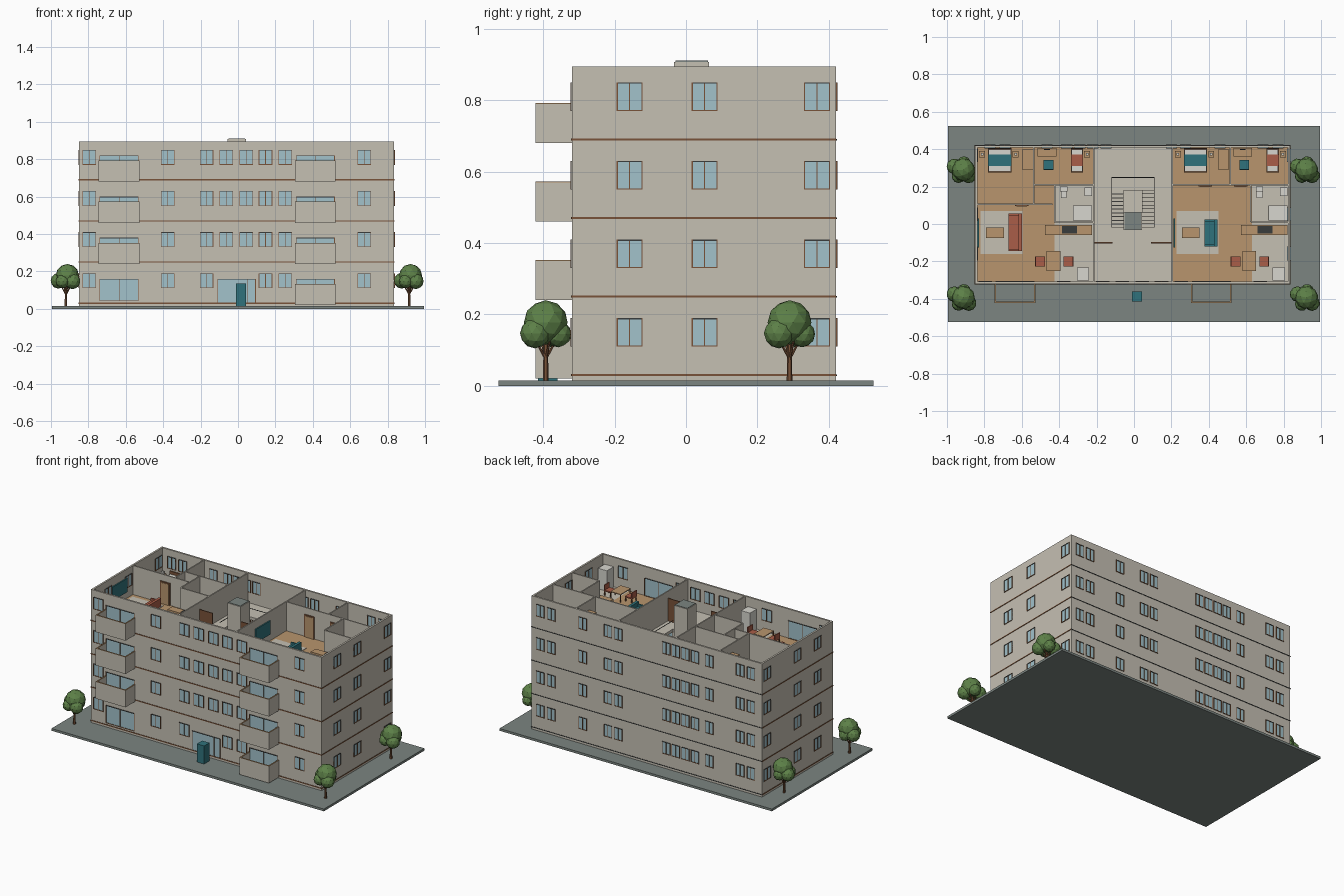
import bpy, bmesh, math, random
from mathutils import Matrix, Vector

if "Cube" in bpy.data.objects:
    bpy.data.objects.remove(bpy.data.objects["Cube"])

random.seed(3)
COLOURS = {
    "plaster": (0.56, 0.525, 0.45), "paving": (0.20, 0.235, 0.22),
    "wood": (0.48, 0.30, 0.155), "glass": (0.36, 0.54, 0.60),
    "teal": (0.03, 0.17, 0.20), "terracotta": (0.40, 0.11, 0.065),
    "brown": (0.19, 0.085, 0.04), "charcoal": (0.04, 0.045, 0.045),
    "leaf": (0.11, 0.22, 0.065), "white": (0.68, 0.67, 0.62)}
MATS = {}
for n, c in COLOURS.items():
    MATS[n] = bpy.data.materials.new(n)
    MATS[n].diffuse_color = (*c, 1)
    MATS[n].roughness = 0.8


class Part:
    """Collects boxes, each with one colour, into one object."""
    def __init__(self, name):
        self.name, self.bm, self.mats = name, bmesh.new(), []

    def slot(self, mat):
        if mat not in self.mats:
            self.mats.append(mat)
        return self.mats.index(mat)

    def box(self, mat, x0, x1, y0, y1, z0, z1):
        m = Matrix.Translation(((x0+x1)/2, (y0+y1)/2, (z0+z1)/2)) @ \
            Matrix.Diagonal((abs(x1-x0), abs(y1-y0), abs(z1-z0), 1))
        r = bmesh.ops.create_cube(self.bm, size=1, matrix=m)
        self.paint(r["verts"], mat)

    def paint(self, verts, mat):
        i = self.slot(mat)
        for f in {f for v in verts for f in v.link_faces}:
            f.material_index = i

    def done(self):
        me = bpy.data.meshes.new(self.name)
        self.bm.to_mesh(me)
        self.bm.free()
        for m in self.mats:
            me.materials.append(MATS[m])
        ob = bpy.data.objects.new(self.name, me)
        bpy.context.collection.objects.link(ob)
        return ob


X0, X1, Y0, Y1, TOP, T = -0.85, 0.835, -0.32, 0.42, 0.895, 0.012
LEVELS = [0.03, 0.25, 0.47, 0.69]
F = 0.70          # top storey floor height

# Site plate
p = Part("site_plate")
p.box("paving", -0.995, 0.995, -0.525, 0.525, 0, 0.015)
p.done()

# Outer walls
p = Part("outer_walls")
p.box("plaster", X0, X1, Y0, Y0+T, 0.015, TOP)
p.box("plaster", X0, X1, Y1-T, Y1, 0.015, TOP)
p.box("plaster", X0, X0+T, Y0+T, Y1-T, 0.015, TOP)
p.box("plaster", X1-T, X1, Y0+T, Y1-T, 0.015, TOP)
p.done()

# Bands at each storey
p = Part("storey_bands")
e = 0.0025
for z in LEVELS:
    p.box("brown", X0-e, X1+e, Y0-e, Y0, z-0.003, z+0.003)
    for x in (X0-e, X1):
        p.box("brown", x, x+e, Y0, Y1, z-0.003, z+0.003)
    p.box("charcoal", X0-e, X1+e, Y1, Y1+e, z-0.002, z+0.002)
p.done()

# Floor slabs, the top one open around the stairs
p = Part("floor_slabs")
for z in LEVELS[:3]:
    p.box("plaster", X0+T, X1-T, Y0+T, Y1-T, z-0.01, z+0.008)
for a, b, c, d in ((X0+T, -0.12, Y0+T, Y1-T), (0.11, X1-T, Y0+T, Y1-T),
                   (-0.12, 0.11, Y0+T, -0.02), (-0.12, 0.11, 0.25, Y1-T)):
    p.box("plaster", a, b, c, d, 0.68, F)
for a, b, c, d in ((X0+T, -0.53, 0.105, Y1-T), (-0.53, -0.215, 0.21, Y1-T),
                   (X0+T, -0.425, Y0+T, 0.105), (-0.53, -0.425, 0.105, 0.21),
                   (0.205, X1-T, 0.21, Y1-T), (0.205, 0.63, Y0+T, 0.21)):
    p.box("wood", a, b, c, d, F, F+0.003)
p.done()


def window(p, axis, c, face, z0, z1, w, out, mullion=True):
    """Glazed unit passing through a wall, framed on both sides."""
    a0, a1 = sorted((face + out*0.001, face - out*(T+0.001)))
    b0, b1 = a0-0.003, a1+0.003

    def put(mat, u0, u1, v0, v1, w0, w1):
        if axis == "x":
            p.box(mat, u0, u1, v0, v1, w0, w1)
        else:
            p.box(mat, v0, v1, u0, u1, w0, w1)
    l, r, f = c-w/2, c+w/2, 0.0035
    put("glass", l, r, a0, a1, z0, z1)
    put("brown", l, l+f, b0, b1, z0, z1)
    put("brown", r-f, r, b0, b1, z0, z1)
    put("brown", l, r, b0, b1, z0, z0+f)
    put("charcoal", l, r, b0, b1, z1-f, z1)
    if mullion:
        put("brown", c-0.0015, c+0.0015, b0, b1, z0, z1)


# Windows on all four sides
FRONT = (-0.795, -0.375, -0.168, -0.062, 0.045, 0.147, 0.253, 0.675)
BACK = (-0.77, -0.69, -0.465, -0.36, -0.29, -0.22, -0.15,
        0.2, 0.275, 0.46, 0.69, 0.77)
p = Part("windows")
for i, z in enumerate(LEVELS):
    for x in FRONT:
        if i or not -0.11 < x < 0.1:
            window(p, "x", x, Y0, z+0.08, z+0.16, 0.073, -1)
    for x in BACK:
        window(p, "x", x, Y1, z+0.08, z+0.16, 0.06, 1)
    for y in (-0.158, 0.052, 0.367):
        window(p, "y", y, X1, z+0.08, z+0.16, 0.073, 1)
        window(p, "y", y, X0, z+0.08, z+0.16, 0.073, -1)
p.done()

# Balconies with their glazed doors
doors, balc = Part("balcony_doors"), Part("balconies")
for i, z in enumerate(LEVELS):
    for l, r in ((-0.745, -0.527), (0.305, 0.522)):
        window(doors, "x", (l+r)/2, Y0, z+0.012, z+0.13, r-l-0.008, -1)
        if i == 0 and l < 0:
            continue
        yf, a, b, t = -0.422, z-0.01, z+0.1, 0.008
        balc.box("paving", l+t, r-t, yf+t, Y0, a, a+0.012)
        for top, mat, lo in ((b, "plaster", a), (b+0.003, "wood", b)):
            balc.box(mat, l, r, yf, yf+t, lo, top)
            balc.box(mat, l, l+t, yf+t, Y0, lo, top)
            balc.box(mat, r-t, r, yf+t, Y0, lo, top)
doors.done()
balc.done()

# Entrance glazing and the free-standing cabinet before it
p = Part("entrance")
window(p, "x", -0.007, Y0, 0.03, 0.16, 0.205, -1, False)
p.box("brown", 0.048, 0.052, Y0-0.004, Y0, 0.03, 0.16)
p.box("teal", -0.01, 0.043, -0.415, -0.36, 0.015, 0.135)
p.done()

# Partition walls of the open top storey
p = Part("partition_walls")
h = 0.004
for x, a, b in ((-0.535, 0.105, Y1-T), (-0.425, 0.01, 0.21), (-0.215, Y0+T, Y1-T),
                (0.205, Y0+T, Y1-T), (0.515, 0.21, Y1-T), (0.625, 0.01, 0.21)):
    p.box("plaster", x-h, x+h, a, b, F, TOP)
for y, a, b in ((0.105, X0+T, -0.435), (0.21, -0.535, -0.215), (0.21, 0.205, X1-T),
                (0.01, -0.425, -0.215), (0.01, 0.625, X1-T)):
    p.box("plaster", a, b, y-h, y+h, F, TOP-0.001)
p.done()

# Inner doors
p = Part("inner_doors")
for x, y in ((-0.6, 0.101), (0.38, 0.206), (0.57, 0.206)):
    p.box("brown", x-0.036, x+0.036, y-0.006, y, F, F+0.15)
    p.box("wood", x-0.028, x+0.028, y-0.008, y, F, F+0.142)
for a, b in ((-0.21, -0.115), (0.09, 0.2)):
    p.box("brown", a, b, -0.103, -0.097, F, F+0.15)
p.done()

# Lift shaft
p = Part("lift_shaft")
p.box("plaster", -0.055, 0.042, -0.033, 0.065, 0.48, 0.908)
p.box("paving", -0.051, 0.038, -0.029, 0.061, 0.908, 0.911)
p.done()

# Stair flights, half landing and handrails
p = Part("stairs")
for i in range(10):
    y = -0.02 + 0.02*i
    for l, r, z in ((-0.12, -0.055, F-0.011*(i+1)), (0.042, 0.11, 0.48+0.011*i)):
        p.box("plaster", l, r, y, y+0.02, z-0.012, z)
        p.box("charcoal", l, r, y, y+0.002, z, z+0.001)
p.box("plaster", -0.12, 0.11, 0.18, 0.25, 0.575, 0.588)
for a, b, c, d in ((-0.12, -0.117, -0.02, 0.25), (0.107, 0.11, -0.02, 0.25),
                   (-0.12, 0.11, 0.247, 0.25)):
    p.box("charcoal", a, b, c, d, F+0.055, F+0.058)
p.done()


def furnish(name, ox, sofa):
    """Furniture of one flat, shifted along x."""
    p = Part(name)

    def b(mat, x0, x1, y0, y1, h0, h1):
        p.box(mat, x0+ox, x1+ox, y0, y1, F+h0, F+h1)

    def table(x0, x1, y0, y1, top):
        b("wood", x0, x1, y0, y1, top-0.005, top)
        for x in (x0, x1-0.005):
            for y in (y0, y1-0.005):
                b("brown", x, x+0.005, y, y+0.005, 0, top-0.005)

    def bed(x0, x1, cover):
        b("brown", x0, x1, 0.275, 0.4, 0, 0.02)
        b("white", x0+0.003, x1-0.003, 0.28, 0.398, 0.02, 0.034)
        b(cover, x0, x1, 0.31, 0.372, 0.02, 0.038)
        b("brown", x0, x1, 0.4, 0.407, 0, 0.06)
        n = 2 if x1-x0 > 0.1 else 1
        s = (x1-x0)/n
        for k in range(n):
            b("white", x0+s*k+0.007, x0+s*(k+1)-0.007, 0.376, 0.397, 0.034, 0.042)

    def chair(x, y, mat, dx, dy):
        b(mat, x-0.026, x+0.026, y-0.026, y+0.026, 0.028, 0.036)
        for i in (-1, 1):
            for j in (-1, 1):
                b("brown", x+i*0.022-0.003, x+i*0.022+0.003,
                  y+j*0.022-0.003, y+j*0.022+0.003, 0, 0.028)
        cx, cy = x+dx*0.023, y+dy*0.023
        w, d = (0.003, 0.026) if dx else (0.026, 0.003)
        b(mat, cx-w, cx+w, cy-d, cy+d, 0.036, 0.07)

    bed(-0.78, -0.655, "teal")
    bed(-0.337, -0.272, "terracotta")
    for x in (-0.812, -0.633, -0.25):            # bedside tables
        b("wood", x-0.016, x+0.016, 0.355, 0.39, 0, 0.04)
        b("white", x-0.007, x+0.007, 0.365, 0.38, 0.04, 0.06)
    b("wood", -0.595, -0.541, 0.29, 0.4, 0, 0.14)    # wardrobe
    table(-0.515, -0.415, 0.36, 0.405, 0.055)        # desk
    b("charcoal", -0.48, -0.45, 0.395, 0.4, 0.055, 0.08)
    chair(-0.457, 0.315, "teal", 0, -1)
    b("plaster", -0.82, -0.595, -0.16, 0.07, 0.003, 0.006)  # rug
    l = 0.055 if sofa == "terracotta" else 0.025     # sofa
    m = -0.145 if sofa == "terracotta" else -0.12
    b(sofa, -0.67, -0.6, m, l, 0.006, 0.03)
    b(sofa, -0.618, -0.6, m, l, 0.03, 0.06)
    for y in (m, l-0.012):
        b(sofa, -0.67, -0.6, y, y+0.012, 0.03, 0.045)
    table(-0.79, -0.695, -0.075, -0.018, 0.03)       # low table
    b("teal", -0.836, -0.828, -0.125, 0.03, 0.05, 0.14)  # screen
    table(-0.467, -0.393, -0.25, -0.145, 0.056)      # dining set
    chair(-0.503, -0.2, "terracotta", -1, 0)
    chair(-0.35, -0.2, "terracotta", 1, 0)
    b("wood", -0.475, -0.225, -0.058, -0.006, 0, 0.062)  # kitchen counter
    b("charcoal", -0.385, -0.305, -0.05, -0.012, 0.062, 0.066)
    b("white", -0.305, -0.24, -0.302, -0.232, 0, 0.135)  # fridge
    b("white", -0.395, -0.355, 0.175, 0.2, 0, 0.055)  # bathroom
    b("white", -0.39, -0.36, 0.14, 0.175, 0, 0.033)
    b("white", -0.325, -0.225, 0.018, 0.1, 0, 0.012)
    b("charcoal", -0.327, -0.325, 0.018, 0.1, 0, 0.02)
    b("white", -0.265, -0.225, 0.15, 0.195, 0.04, 0.06)
    p.done()


furnish("left_flat_furniture", 0, "terracotta")
furnish("right_flat_furniture", 1.046, "teal")


# Trees: forked trunk and faceted crown blobs
def tree(name, x, y):
    p = Part(name)
    fork = Vector((x, y, 0.075))
    sticks = [(Vector((x, y, 0.012)), fork + Vector((0, 0, 0.05)), 0.008)]
    for k in range(4):
        a = k*math.pi/2 + 0.4
        sticks.append((fork, fork + Vector((0.032*math.cos(a), 0.032*math.sin(a), 0.055)), 0.004))
    for s, t, r in sticks:
        d = t-s
        m = Matrix.Translation((s+t)/2) @ d.to_track_quat("Z", "Y").to_matrix().to_4x4()
        q = bmesh.ops.create_cone(p.bm, cap_ends=True, segments=6, radius1=r,
                                  radius2=r*0.75, depth=d.length, matrix=m)
        p.paint(q["verts"], "brown")
    for dx, dy, z, r in ((0.008, 0, 0.178, 0.062), (-0.04, 0.018, 0.15, 0.042),
                         (0.036, -0.03, 0.147, 0.042), (0.01, 0.035, 0.145, 0.037),
                         (-0.018, -0.034, 0.147, 0.037)):
        m = Matrix.Translation((x+dx, y+dy, z)) @ Matrix.Rotation(random.random()*3, 4, "Z")
        q = bmesh.ops.create_icosphere(p.bm, subdivisions=2, radius=r, matrix=m)
        p.paint(q["verts"], "leaf")
    p.done()


for i, (x, y) in enumerate(((-0.92, 0.29), (-0.92, -0.393), (0.915, 0.29), (0.915, -0.393))):
    tree(f"tree_{i+1}", x, y)

for m in bpy.data.materials:
    if m.users and not m.is_grease_pencil:
        m.use_nodes = True
        m.node_tree.nodes["Principled BSDF"].inputs["Base Color"].default_value = m.diffuse_color
